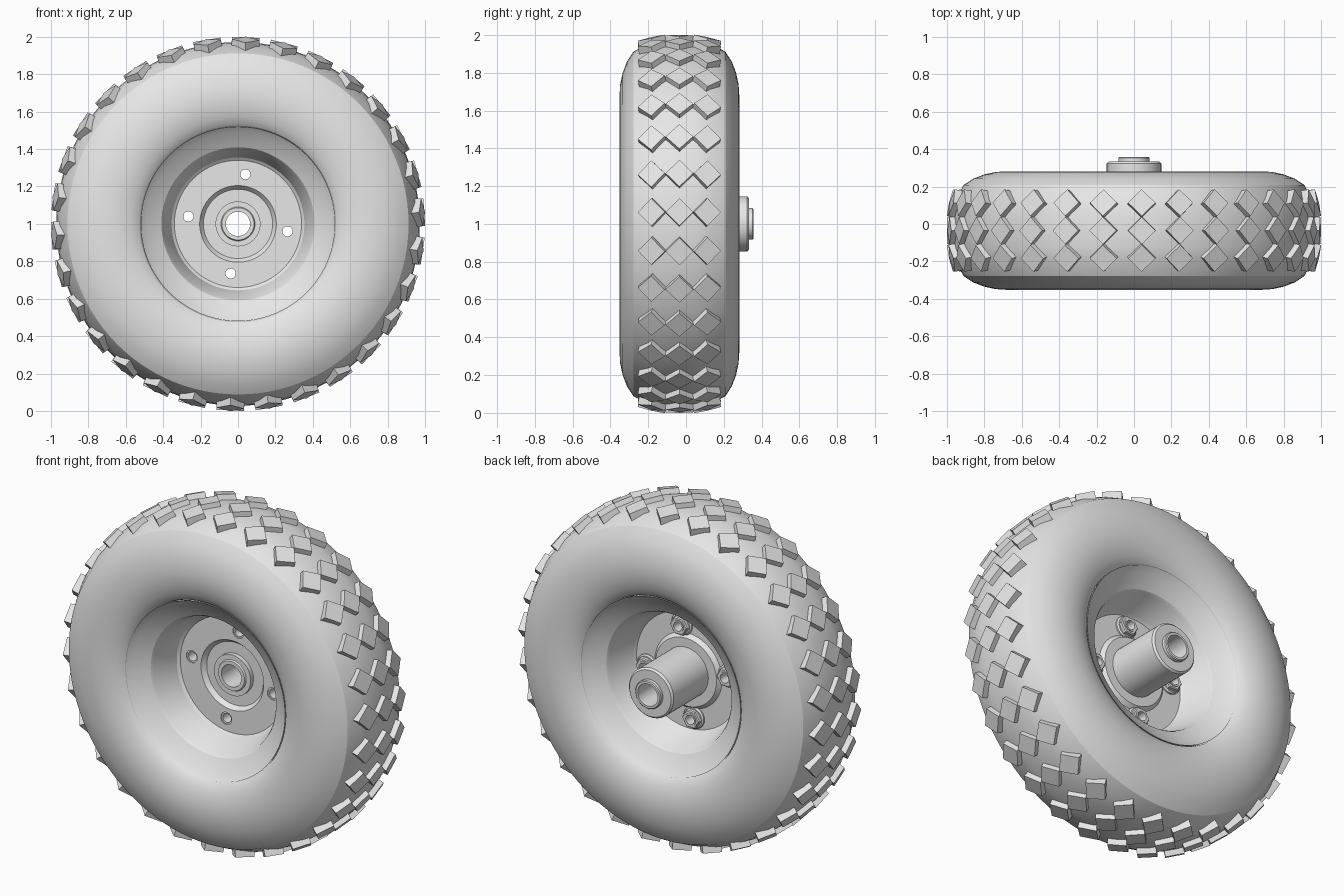
import bpy, bmesh
from math import radians, cos, sin, tau
from mathutils import Matrix, Vector

old = bpy.data.objects.get("Cube")
if old:
    bpy.data.objects.remove(old, do_unlink=True)

MID = -0.035   # mid-plane of the tyre along the axle
AXLE_Z = 1.0

grey = bpy.data.materials.new("plain grey")
grey.use_nodes = True
grey.diffuse_color = (0.8, 0.8, 0.8, 1)
grey.node_tree.nodes["Principled BSDF"].inputs["Base Color"].default_value = (0.8, 0.8, 0.8, 1)


def finish(name, bm, angle=25):
    """Turn a bmesh into a shaded, coloured object."""
    bmesh.ops.recalc_face_normals(bm, faces=bm.faces)
    mesh = bpy.data.meshes.new(name)
    bm.to_mesh(mesh)
    bm.free()
    mesh.materials.append(grey)
    ob = bpy.data.objects.new(name, mesh)
    bpy.context.collection.objects.link(ob)
    shade(ob, angle)
    return ob


def shade(ob, angle):
    bpy.ops.object.select_all(action='DESELECT')
    ob.select_set(True)
    bpy.context.view_layer.objects.active = ob
    bpy.ops.object.shade_smooth_by_angle(angle=radians(angle))


def lathe(bm, profile, steps, centre=(0, AXLE_Z), shift=0.0):
    """Revolve a closed (radius, y) profile about an axis parallel to y."""
    cx, cz = centre
    rings = []
    for i in range(steps):
        a = tau * i / steps
        rings.append([bm.verts.new((cx + r * cos(a), y + shift, cz + r * sin(a)))
                      for r, y in profile])
    n = len(profile)
    for i in range(steps):
        a, b = rings[i], rings[(i + 1) % steps]
        for j in range(n):
            k = (j + 1) % n
            bm.faces.new((a[j], a[k], b[k], b[j]))


def mirrored(half):
    """Add the opposite side of a profile, without doubling points at y = 0."""
    return half + [(r, -y) for r, y in reversed(half) if y > 0]


# Tyre: rounded crown, shoulder crease, bulging sidewalls
tyre_half = [(.972, 0), (.968, .09), (.952, .165), (.912, .243), (.86, .277),
             (.80, .30), (.74, .313), (.68, .317), (.62, .31), (.57, .295),
             (.54, .28), (.525, .268), (.515, .24), (.505, .2)]
bm = bmesh.new()
lathe(bm, mirrored(tyre_half), 96, shift=MID)
finish("tyre", bm)

# Tread: three rows of diamond blocks tilted to follow the crown
bm = bmesh.new()
HEIGHT = 0.06
for offset, top, tilt in ((-.149, .986, -13), (0, .998, 0), (.149, .986, 13)):
    for i in range(30):
        a = radians(3.6 + 12 * i)
        out = Vector((cos(a), 0, sin(a)))
        around = Vector((-sin(a), 0, cos(a)))
        side = Vector((0, 1, 0))
        t = radians(tilt)
        up = out * cos(t) + side * sin(t)
        across = side * cos(t) - out * sin(t)
        place = Matrix((around, across, up)).transposed().to_4x4()
        place.translation = out * top + side * (MID + offset) \
            + Vector((0, 0, AXLE_Z)) - up * HEIGHT / 2
        bmesh.ops.create_cone(bm, cap_ends=True, segments=4, radius1=.077,
                              radius2=.073, depth=HEIGHT, matrix=place)
finish("tread_blocks", bm)

# Rim: lips, tapered wells on both sides and a recessed centre disc
rim_well = [(.34, .012), (.355, .03), (.40, .18), (.41, .195), (.49, .24),
            (.52, .268), (.5, .2)]
rim_profile = ([(r, -y) for r, y in reversed(rim_well[1:])]
               + [(.34, -.018), (.205, -.018), (.185, .008), (.1, .008),
                  (.1, .035), (.2, .035), (.22, .012)] + rim_well)
bm = bmesh.new()
lathe(bm, rim_profile, 80, shift=MID)
rim = finish("rim", bm)

# Bolt holes cut through the disc
bolts = [(.268 * cos(radians(a)), AXLE_Z + .268 * sin(radians(a)))
         for a in (81.5, 171.5, 261.5, 351.5)]
bm = bmesh.new()
for x, z in bolts:
    bmesh.ops.create_cone(bm, cap_ends=True, segments=24, radius1=.036, radius2=.036,
                          depth=.2, matrix=Matrix.Translation((x, MID, z))
                          @ Matrix.Rotation(radians(90), 4, 'X'))
cutter = finish("hole_cutter", bm)
cutter.hide_render = True
cut = rim.modifiers.new("bolt_holes", 'BOOLEAN')
cut.operation = 'DIFFERENCE'
cut.solver = 'EXACT'
cut.object = cutter
bpy.context.view_layer.objects.active = rim
bpy.ops.object.modifier_apply(modifier=cut.name)
bpy.data.objects.remove(cutter, do_unlink=True)
shade(rim, 25)

# Hollow bolts with round flanges and hexagonal nuts on the back
bm = bmesh.new()
for c in bolts:
    lathe(bm, [(.027, -.012), (.036, -.012), (.036, .056), (.027, .056)], 24, c, MID)
    lathe(bm, [(.03, .010), (.066, .010), (.066, .02), (.058, .027), (.03, .027)], 24, c, MID)
    lathe(bm, [(.032, .02), (.057, .02), (.057, .046), (.051, .051), (.032, .051)], 6, c, MID)
finish("bolts_and_nuts", bm)

# Hub: long sleeve with a stepped bushing and an open bore
hub_profile = [(.065, -.062), (.086, -.062), (.091, -.053), (.12, -.053), (.12, -.02),
               (.146, -.01), (.146, .323), (.136, .334), (.083, .334), (.083, .353),
               (.078, .358), (.065, .358)]
bm = bmesh.new()
lathe(bm, hub_profile, 48)
finish("hub", bm)
